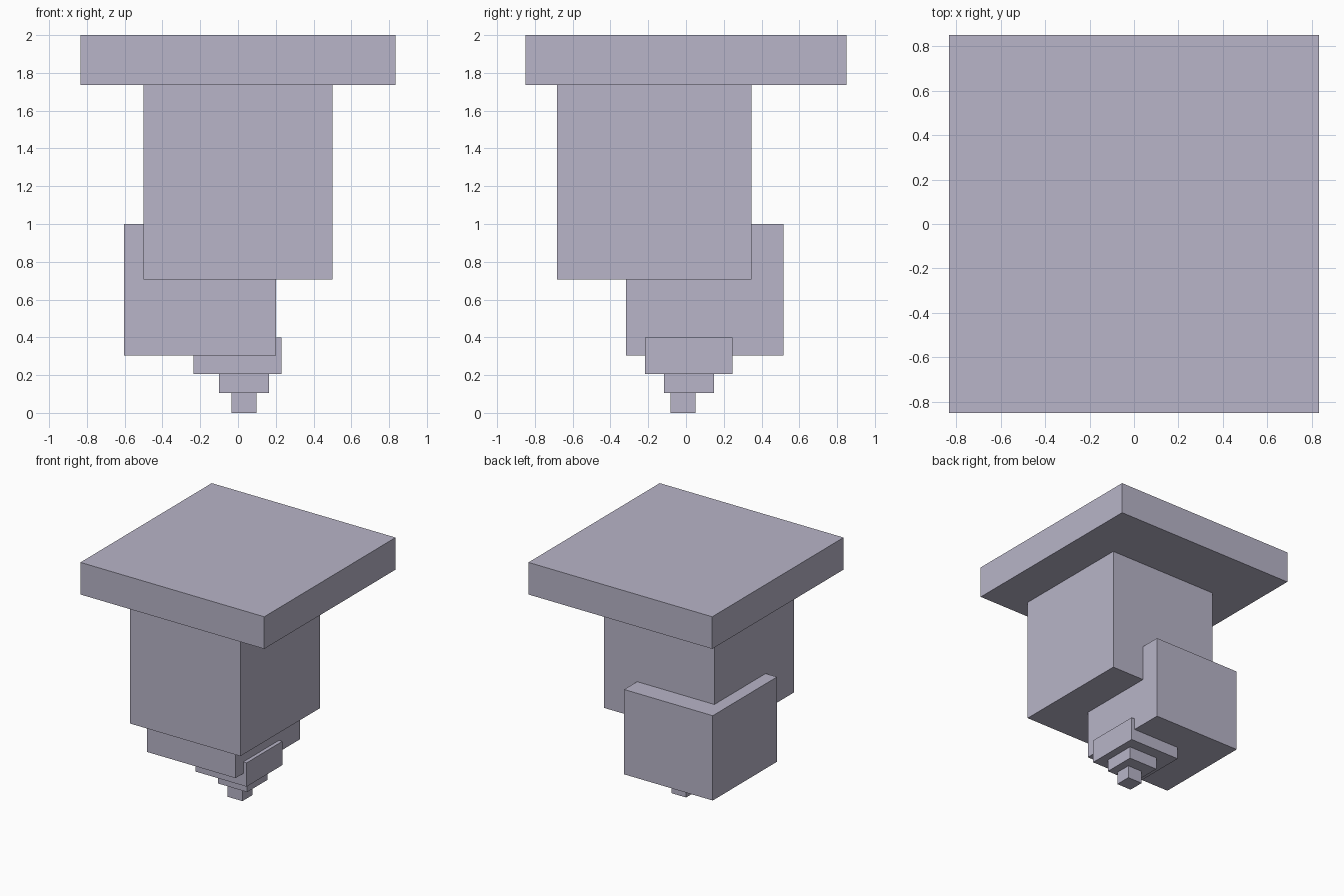
import bpy
from mathutils import Vector

if "Cube" in bpy.data.objects:
    bpy.data.objects.remove(bpy.data.objects["Cube"])

stone = bpy.data.materials.new("lilac grey")
stone.diffuse_color = (0.48, 0.46, 0.58, 1)
stone.use_nodes = True
stone.node_tree.nodes["Principled BSDF"].inputs["Base Color"].default_value = stone.diffuse_color


def box(name, x, y, z):
    """Add a box spanning the given (min, max) ranges."""
    spans = (x, y, z)
    bpy.ops.mesh.primitive_cube_add(size=1)
    ob = bpy.context.object
    ob.name = name
    centre = Vector([(a + b) / 2 for a, b in spans])
    size = [b - a for a, b in spans]
    for v in ob.data.vertices:
        v.co = Vector([c * s for c, s in zip(v.co, size)]) + centre
    ob.data.materials.append(stone)
    return ob


# Wide slab on top
box("top_slab", (-0.833, 0.833), (-0.85, 0.85), (1.737, 2.0))
# Main column, set forward
box("main_block", (-0.50, 0.50), (-0.683, 0.347), (0.705, 1.737))
# Offset block towards the back left
box("offset_block", (-0.603, 0.20), (-0.317, 0.515), (0.305, 1.0))
# Shrinking steps down to the tip
box("large_step", (-0.235, 0.23), (-0.217, 0.245), (0.205, 0.40))
box("middle_step", (-0.10, 0.165), (-0.117, 0.149), (0.105, 0.205))
box("tip", (-0.035, 0.098), (-0.083, 0.049), (0.0, 0.105))
